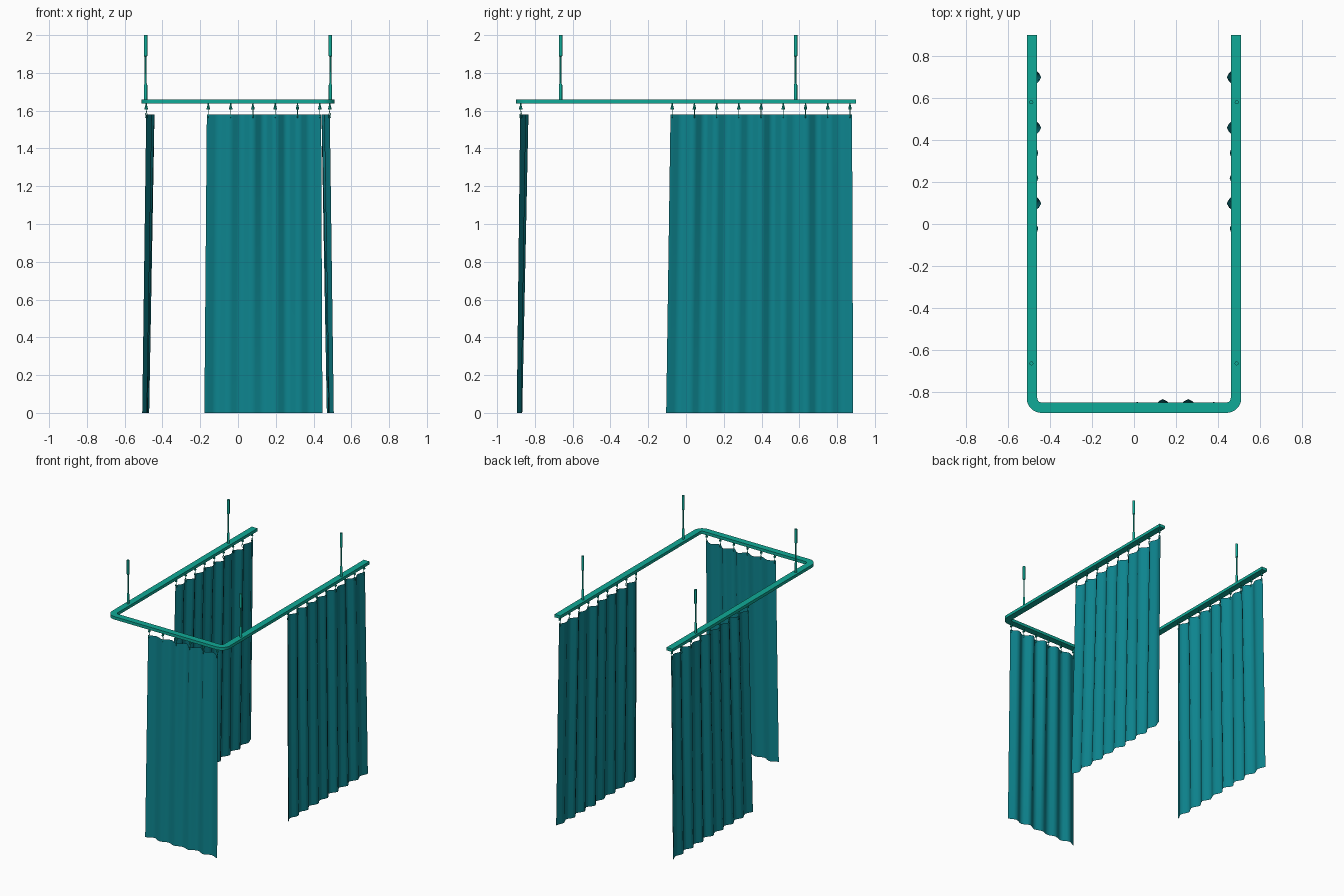
import bpy, bmesh, math, random
from mathutils import Vector

if "Cube" in bpy.data.objects:
    bpy.data.objects.remove(bpy.data.objects["Cube"])

random.seed(4)


def material(name, col):
    m = bpy.data.materials.new(name)
    m.diffuse_color = col
    m.use_nodes = True
    m.node_tree.nodes["Principled BSDF"].inputs["Base Color"].default_value = m.diffuse_color
    return m


RAIL = material("rail_green", (0.005, 0.40, 0.31, 1))
CLOTH = material("cloth_teal", (0.004, 0.23, 0.27, 1))
CX, CY = 0.486, -0.875          # rail centre lines


def finish(bm, name, mat, angle=None):
    me = bpy.data.meshes.new(name)
    bm.to_mesh(me)
    bm.free()
    ob = bpy.data.objects.new(name, me)
    bpy.context.collection.objects.link(ob)
    me.materials.append(mat)
    if angle:
        bpy.ops.object.select_all(action='DESELECT')
        ob.select_set(True)
        bpy.context.view_layer.objects.active = ob
        bpy.ops.object.shade_smooth_by_angle(angle=math.radians(angle))
    return ob


# U-shaped ceiling rail: rectangular section swept round two bends
def u_line(off):
    pts = [(-CX - off, 0.9)]
    cx, cy, r = CX - 0.045, CY + 0.045, 0.045 + off
    for side, start in ((-1, 180), (1, 270)):
        for i in range(9):
            a = math.radians(start + i * 11.25)
            pts.append((side * cx + r * math.cos(a), cy + r * math.sin(a)))
    return pts + [(CX + off, 0.9)]


bm = bmesh.new()
loops = [[bm.verts.new((x, y, z)) for x, y in u_line(o)]
         for o, z in ((0.025, 1.637), (0.025, 1.66), (-0.025, 1.66), (-0.025, 1.637))]
for k in range(4):
    a, b = loops[k], loops[(k + 1) % 4]
    for i in range(len(a) - 1):
        bm.faces.new((a[i], a[i + 1], b[i + 1], b[i]))
for i in (0, -1):
    bm.faces.new([l[i] for l in loops])
bmesh.ops.recalc_face_normals(bm, faces=bm.faces)
finish(bm, "ceiling_rail", RAIL, 30)


# Ceiling hangers: thin rod with a thicker sleeve at each end
def lathe(bm, profile, x, y, sides=12):
    rings = [[bm.verts.new((x + r * math.cos(2 * math.pi * i / sides),
                            y + r * math.sin(2 * math.pi * i / sides), z))
              for i in range(sides)] for r, z in profile]
    for a, b in zip(rings, rings[1:]):
        for i in range(sides):
            j = (i + 1) % sides
            bm.faces.new((a[i], a[j], b[j], b[i]))
    bm.faces.new(rings[0][::-1])
    bm.faces.new(rings[-1])


for side, sn in ((-1, "left"), (1, "right")):
    for y, yn in ((-0.664, "front"), (0.58, "back")):
        bm = bmesh.new()
        lathe(bm, [(0.009, 1.655), (0.009, 1.735), (0.005, 1.745), (0.005, 1.885),
                   (0.0095, 1.89), (0.0095, 2.0)], side * 0.489, y)
        finish(bm, f"hanger_{sn}_{yn}", RAIL, 35)


# Each curtain is laid out along u, with v pointing inward, through a place() map
def curtain(name, place, top, bottom, folds, out_top, out_bot):
    seg, rows = 6, 12
    d_top = [random.choice((0.02, 0.03, 0.044)) for _ in range(folds)]
    d_bot = [random.uniform(0.018, 0.038) for _ in range(folds)]
    d_top[folds // 2] = 0.044
    n = folds * seg
    bm = bmesh.new()
    grid = []
    for r in range(rows + 1):
        t = r / rows
        row = []
        for i in range(n + 1):
            s = i / n
            f = min(i // seg, folds - 1)
            bump = math.sin(math.pi * (i / seg - f)) ** 2
            depth = d_top[f] * (1 - t) + d_bot[f] * t
            u0 = top[0] + (top[1] - top[0]) * s
            u1 = bottom[0] + (bottom[1] - bottom[0]) * s
            v = out_top * (1 - t) + out_bot * t + depth * bump
            row.append(bm.verts.new(place(u0 + (u1 - u0) * t, v, 1.58 * (1 - t))))
        grid.append(row)
    for a, b in zip(grid, grid[1:]):
        for i in range(n):
            bm.faces.new((a[i], b[i], b[i + 1], a[i + 1]))
    finish(bm, name, CLOTH, 60)


# Hooks: stem and glider under the rail, with a wire loop through the cloth
def hooks(name, place, first, last, count):
    bm = bmesh.new()
    cu = bpy.data.curves.new(name + "_wires", 'CURVE')
    cu.dimensions = '3D'
    cu.bevel_depth = 0.002
    cu.bevel_resolution = 1
    for k in range(count):
        u = first + (last - first) * k / (count - 1)
        p = place(u, 0, 0)
        lathe(bm, [(0.009, 1.607), (0.009, 1.612), (0.004, 1.63), (0.003, 1.642)], p.x, p.y, 8)
        pts = [(0, 1.61), (0.002, 1.59), (0.008, 1.572), (0.004, 1.562),
               (-0.004, 1.562), (-0.006, 1.575), (-0.002, 1.588)]
        sp = cu.splines.new('POLY')
        sp.points.add(len(pts) - 1)
        for q, (v, z) in zip(sp.points, pts):
            q.co = (*place(u, v, z), 1)
    finish(bm, name + "_gliders", RAIL, 35)
    ob = bpy.data.objects.new(name + "_wires", cu)
    bpy.context.collection.objects.link(ob)
    cu.materials.append(RAIL)


def on_front(u, v, z):
    return Vector((u, CY + v, z))


def on_right(u, v, z):
    return Vector((CX - v, u, z))


def on_left(u, v, z):
    return Vector((-CX + v, u, z))


curtain("front_curtain", on_front, (-0.165, 0.44), (-0.178, 0.447), 5, -0.003, -0.021)
hooks("front_hooks", on_front, -0.157, 0.433, 6)
for nm, place in (("right", on_right), ("left", on_left)):
    random.seed(9)
    curtain(nm + "_curtain", place, (-0.082, 0.879), (-0.105, 0.885), 8, 0.0, -0.021)
    hooks(nm + "_hooks", place, -0.073, 0.868, 9)
